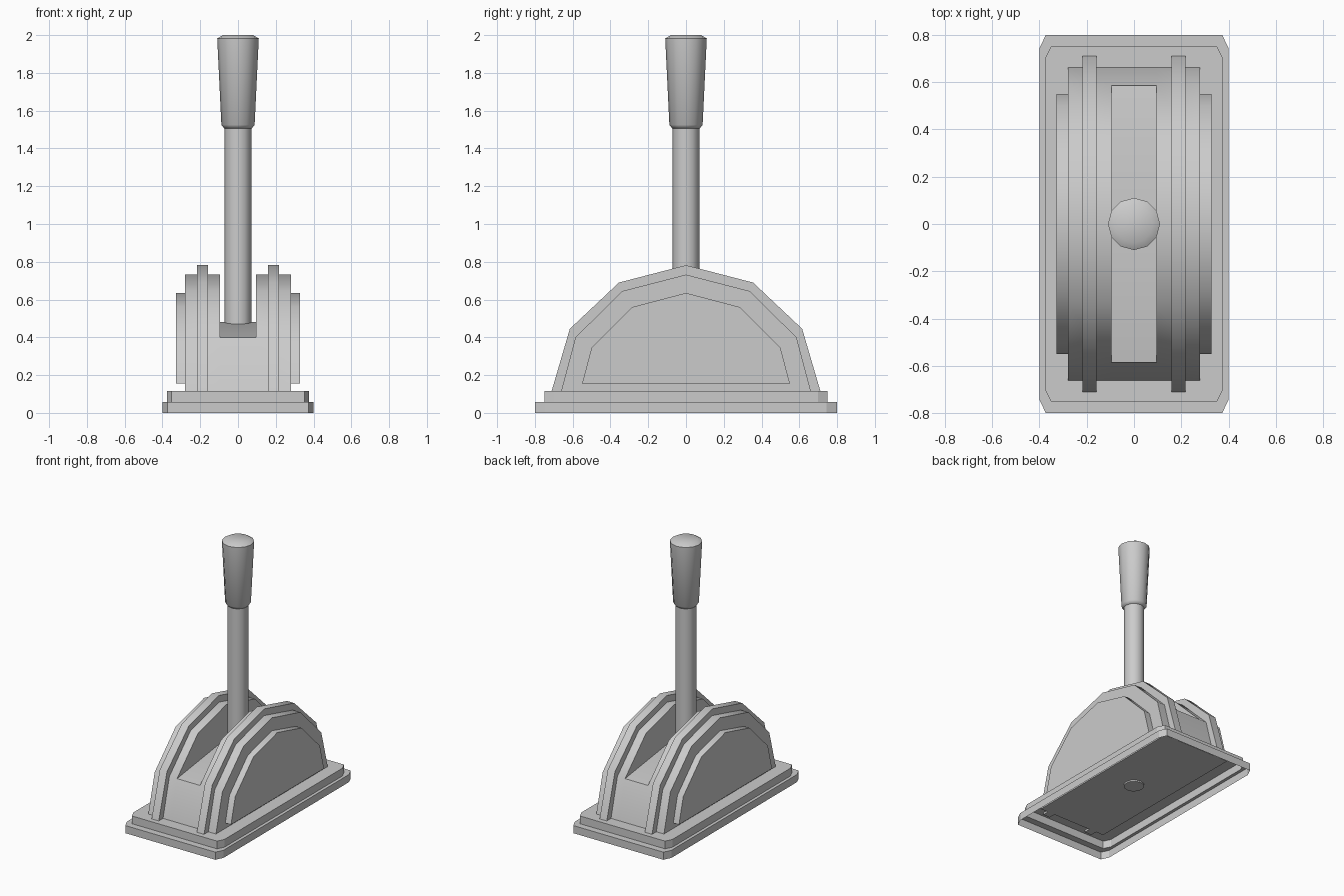
import bpy, bmesh, math

if "Cube" in bpy.data.objects:
    bpy.data.objects.remove(bpy.data.objects["Cube"])


def finish(name, bm, angle):
    bmesh.ops.recalc_face_normals(bm, faces=bm.faces[:])
    mesh = bpy.data.meshes.new(name)
    bm.to_mesh(mesh)
    bm.free()
    ob = bpy.data.objects.new(name, mesh)
    bpy.context.collection.objects.link(ob)
    bpy.ops.object.select_all(action='DESELECT')
    ob.select_set(True)
    bpy.context.view_layer.objects.active = ob
    bpy.ops.object.shade_smooth_by_angle(angle=math.radians(angle))
    return ob


def arch(half):
    """Full symmetric (y, z) outline from one half ending at the apex."""
    return half + [(-y, z) for y, z in half[-2::-1]]


def bridge(bm, a, b, closed=True):
    n = len(a)
    for i in range(n if closed else n - 1):
        j = (i + 1) % n
        bm.faces.new((a[i], a[j], b[j], b[i]))


def prism(name, outline, x0, x1):
    bm = bmesh.new()
    a, b = [[bm.verts.new((x, y, z)) for y, z in outline] for x in (x0, x1)]
    bridge(bm, a, b)
    bm.faces.new(a)
    bm.faces.new(b)
    return finish(name, bm, 40)


# Stepped base: open-bottomed shell with clipped corners
bm = bmesh.new()
rings = []
for w, d, cx, cy, z in [(0.40, 0.80, 0.027, 0.057, 0), (0.40, 0.80, 0.027, 0.057, 0.057),
                        (0.377, 0.75, 0.025, 0.052, 0.057), (0.377, 0.75, 0.025, 0.052, 0.115)]:
    pts = [(w, d - cy), (w - cx, d), (cx - w, d), (-w, d - cy),
           (-w, cy - d), (cx - w, -d), (w - cx, -d), (w, cy - d)]
    rings.append([bm.verts.new((x, y, z)) for x, y in pts])
for a, b in zip(rings, rings[1:]):
    bridge(bm, a, b)
bm.faces.new(rings[-1])
finish("base", bm, 20)

# Arched body with a central slot whose floor peaks under the lever
outline = arch([(0.665, 0.10), (0.585, 0.40), (0.337, 0.645), (0, 0.732)])
bm = bmesh.new()
rows = [[bm.verts.new((x, y, z)) for y, z in outline] for x in (-0.28, -0.095, 0.095, 0.28)]
floors = []
for row, x in ((rows[1], -0.095), (rows[2], 0.095)):
    peak = bm.verts.new((x, 0, 0.48))
    floors.append([row[0], row[1], peak, row[5], row[6]])
    bm.faces.new(row[1:6] + [peak])          # slot wall
bridge(bm, *floors)                          # slot floor, ends and underside
for a, b in ((rows[0], rows[1]), (rows[2], rows[3])):
    bridge(bm, a, b)
bm.faces.new(rows[0])
bm.faces.new(rows[3])
finish("body", bm, 40)

# Raised ribs and outer side plates, both sides
rib = arch([(0.716, 0.10), (0.615, 0.445), (0.355, 0.69), (0, 0.782)])
plate = arch([(0.55, 0.155), (0.50, 0.345), (0.285, 0.56), (0, 0.635)])
for side, s in (("left", -1), ("right", 1)):
    prism(side + "_rib", rib, s * 0.158, s * 0.217)
    prism(side + "_plate", plate, s * 0.275, s * 0.327)


def turned(name, profile, sides, angle):
    """Solid of revolution about z from (radius, z) points."""
    bm = bmesh.new()
    loops = [[bm.verts.new((r * math.cos(t * math.tau / sides), r * math.sin(t * math.tau / sides), z))
              for t in range(sides)] for r, z in profile]
    for a, b in zip(loops, loops[1:]):
        bridge(bm, a, b)
    bm.faces.new(loops[0])
    bm.faces.new(loops[-1])
    return finish(name, bm, angle)


# Lever shaft and flared grip
turned("lever_shaft", [(0.071, 0.09), (0.071, 1.52)], 12, 45)
turned("lever_grip", [(0.072, 1.505), (0.088, 1.525), (0.11, 1.982), (0.08, 2.0)], 12, 60)
